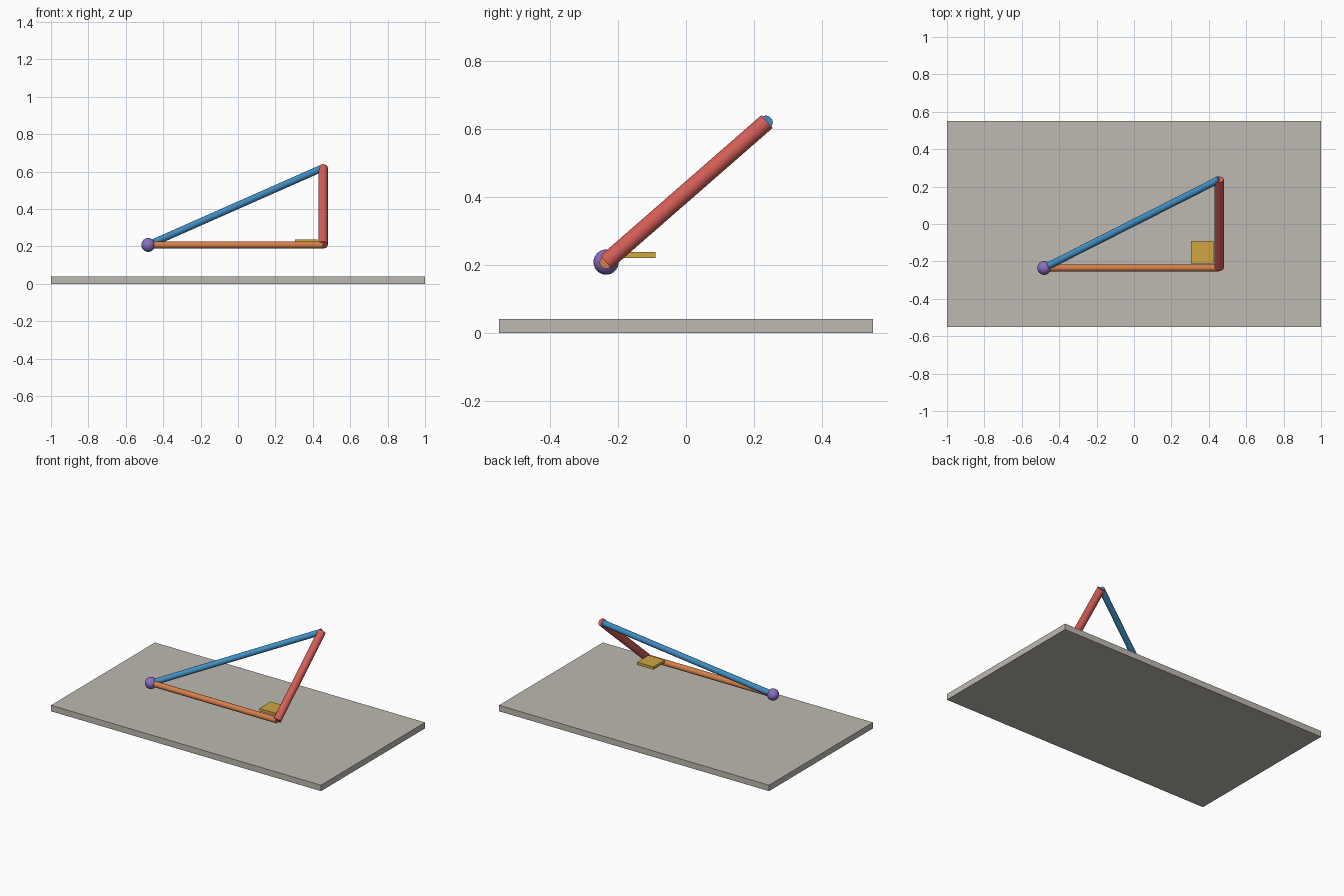
import bpy
import math
from mathutils import Vector

if "Cube" in bpy.data.objects:
    bpy.data.objects.remove(bpy.data.objects["Cube"], do_unlink=True)


def material(name, rgb):
    # Convert 0-255 sRGB to linear
    linear = [((c / 255 + 0.055) / 1.055) ** 2.4 for c in rgb]
    mat = bpy.data.materials.new(name)
    mat.use_nodes = True
    mat.diffuse_color = (*linear, 1)
    mat.node_tree.nodes["Principled BSDF"].inputs["Base Color"].default_value = (*linear, 1)
    return mat


def finish(name, mat, smooth=False):
    obj = bpy.context.object
    obj.name = name
    obj.data.materials.append(mat)
    if smooth:
        bpy.ops.object.shade_smooth_by_angle(angle=math.radians(40))
    return obj


def box(name, low, high, mat):
    low, high = Vector(low), Vector(high)
    bpy.ops.mesh.primitive_cube_add(size=1, location=(low + high) / 2)
    bpy.context.object.scale = high - low
    bpy.ops.object.transform_apply(location=False, rotation=False, scale=True)
    return finish(name, mat)


def rod(name, start, end, radius, mat):
    axis = end - start
    bpy.ops.mesh.primitive_cylinder_add(
        vertices=32, radius=radius, depth=axis.length, location=(start + end) / 2,
        rotation=axis.to_track_quat("Z", "Y").to_euler())
    return finish(name, mat, smooth=True)


# Corners of the raised triangle
pivot = Vector((-0.48, -0.235, 0.208))
foot = Vector((0.455, -0.235, 0.208))
peak = Vector((0.455, 0.238, 0.621))

# Ground slab
box("base_slab", (-1, -0.55, 0), (1, 0.55, 0.04), material("warm grey", (190, 186, 177)))

# Three sides of the triangle
rod("adjacent_rod", pivot, foot, 0.019, material("orange", (214, 128, 74)))
rod("hypotenuse_rod", pivot, peak, 0.019, material("blue", (66, 145, 198)))
rod("opposite_rod", foot, peak, 0.025, material("red", (212, 94, 86)))

# Right angle marker tucked inside the corner
box("right_angle_marker", (0.305, -0.21, 0.22), (0.425, -0.09, 0.238),
    material("mustard", (208, 166, 68)))

# Ball at the pivot corner
bpy.ops.mesh.primitive_uv_sphere_add(segments=32, ring_count=16, radius=0.037, location=pivot)
finish("pivot_ball", material("purple", (136, 112, 194)), smooth=True)
